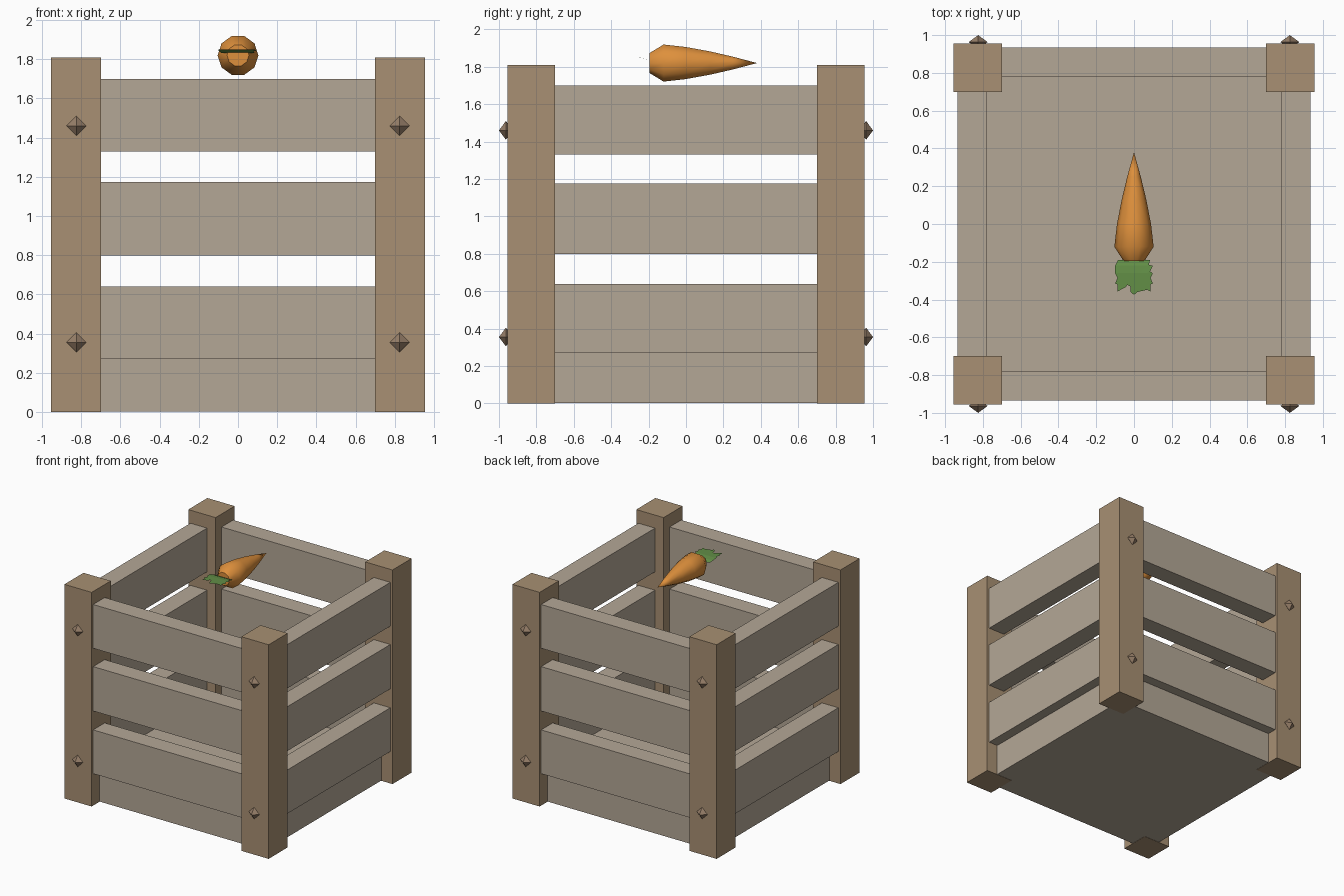
import bpy, bmesh, math
from mathutils import Matrix, Vector

if "Cube" in bpy.data.objects:
    bpy.data.objects.remove(bpy.data.objects["Cube"])


def material(name, rgb):
    m = bpy.data.materials.new(name)
    lin = [((c / 255 + 0.055) / 1.055) ** 2.4 for c in rgb]
    m.diffuse_color = (*lin, 1)
    m.use_nodes = True
    m.node_tree.nodes["Principled BSDF"].inputs["Base Color"].default_value = m.diffuse_color
    return m


SLAT = material("grey wood", (180, 167, 150))
POST = material("brown wood", (168, 144, 115))
STUD = material("dark stud", (150, 126, 104))
ORANGE = material("carrot orange", (222, 144, 60))
GREEN = material("leaf green", (98, 142, 70))


def finish(name, bm, mat):
    me = bpy.data.meshes.new(name)
    bm.to_mesh(me)
    bm.free()
    me.materials.append(mat)
    ob = bpy.data.objects.new(name, me)
    bpy.context.collection.objects.link(ob)
    return ob


def box(name, lo, hi, mat):
    bm = bmesh.new()
    bmesh.ops.create_cube(bm, size=1)
    for v in bm.verts:
        v.co = Vector([a + (c + 0.5) * (b - a) for c, a, b in zip(v.co, lo, hi)])
    return finish(name, bm, mat)


# floor block, set back from the slats
box("floor", (-0.85, -0.85, 0.002), (0.85, 0.85, 0.27), SLAT)

# corner posts
for sx in (-1, 1):
    for sy in (-1, 1):
        cx, cy = sx * 0.8275, sy * 0.8275
        box("post", (cx - 0.1275, cy - 0.1275, 0), (cx + 0.1275, cy + 0.1275, 1.81), POST)

# three slats on each side
for z0, z1 in ((0.27, 0.64), (0.80, 1.175), (1.33, 1.70)):
    for s in (-1, 1):
        a, b = sorted((s * 0.78, s * 0.935))
        box("front_back_slat", (-0.71, a, z0), (0.71, b, z1), SLAT)
        box("side_slat", (a, -0.71, z0), (b, 0.71, z1), SLAT)

# pointed studs on the front and back of the posts
for sx in (-1, 1):
    for sy in (-1, 1):
        for z in (0.355, 1.46):
            bm = bmesh.new()
            for flip in (0, math.pi):
                bmesh.ops.create_cone(
                    bm, segments=4, radius1=0.05, radius2=0, depth=0.037,
                    matrix=Matrix.Rotation(flip, 4, 'X') @ Matrix.Translation((0, 0, 0.0185)))
            # point the tips along y, corners up and sideways
            bmesh.ops.remove_doubles(bm, verts=bm.verts, dist=0.001)
            bmesh.ops.transform(bm, verts=bm.verts, matrix=Matrix.Translation(
                (sx * 0.825, sy * 0.963, z)) @ Matrix.Rotation(math.pi / 2, 4, 'X'))
            finish("stud", bm, STUD)

# carrot root: ten-sided rings along y
N = 10
profile = [(-0.195, 0.056), (-0.12, 0.104), (0.0, 0.09), (0.13, 0.065), (0.25, 0.036)]
bm = bmesh.new()
rings = [[bm.verts.new((r * math.cos(2 * math.pi * (i + 0.5) / N + math.pi / 2), y,
                        1.82 + r * math.sin(2 * math.pi * (i + 0.5) / N + math.pi / 2)))
          for i in range(N)] for y, r in profile]
tip = bm.verts.new((0, 0.38, 1.82))
bm.faces.new(rings[0])
for p, q in zip(rings, rings[1:]):
    for i in range(N):
        j = (i + 1) % N
        bm.faces.new((p[i], p[j], q[j], q[i]))
for i in range(N):
    bm.faces.new((rings[-1][i], rings[-1][(i + 1) % N], tip))
bmesh.ops.recalc_face_normals(bm, faces=bm.faces)
carrot = finish("carrot_root", bm, ORANGE)
bpy.context.view_layer.objects.active = carrot
carrot.select_set(True)
bpy.ops.object.shade_smooth_by_angle(angle=math.radians(45))

# jagged leaf sheet, mirrored outline bent slightly upward
half = [(0.085, -0.19), (0.078, -0.215), (0.1, -0.222), (0.085, -0.25), (0.1, -0.262),
        (0.087, -0.285), (0.1, -0.315), (0.086, -0.32), (0.088, -0.358), (0.07, -0.348),
        (0.06, -0.32), (0.045, -0.335), (0.035, -0.322), (0.02, -0.33), (0.018, -0.36)]
outline = half + [(0, -0.375)] + [(-x, y) for x, y in reversed(half)]
bm = bmesh.new()
bm.faces.new([bm.verts.new((x, y, 0)) for x, y in reversed(outline)])
bmesh.ops.triangulate(bm, faces=bm.faces)
for y in (-0.22, -0.26):
    bmesh.ops.bisect_plane(bm, geom=bm.verts[:] + bm.edges[:] + bm.faces[:],
                           plane_co=(0, y, 0), plane_no=(0, 1, 0))
for v in bm.verts:
    t = min(1, (-0.19 - v.co.y) / 0.07)
    v.co.z = 1.832 + 0.018 * t * (2 - t)
bmesh.ops.recalc_face_normals(bm, faces=bm.faces)
if sum(f.normal.z for f in bm.faces) < 0:
    bmesh.ops.reverse_faces(bm, faces=bm.faces)
finish("carrot_leaves", bm, GREEN)
